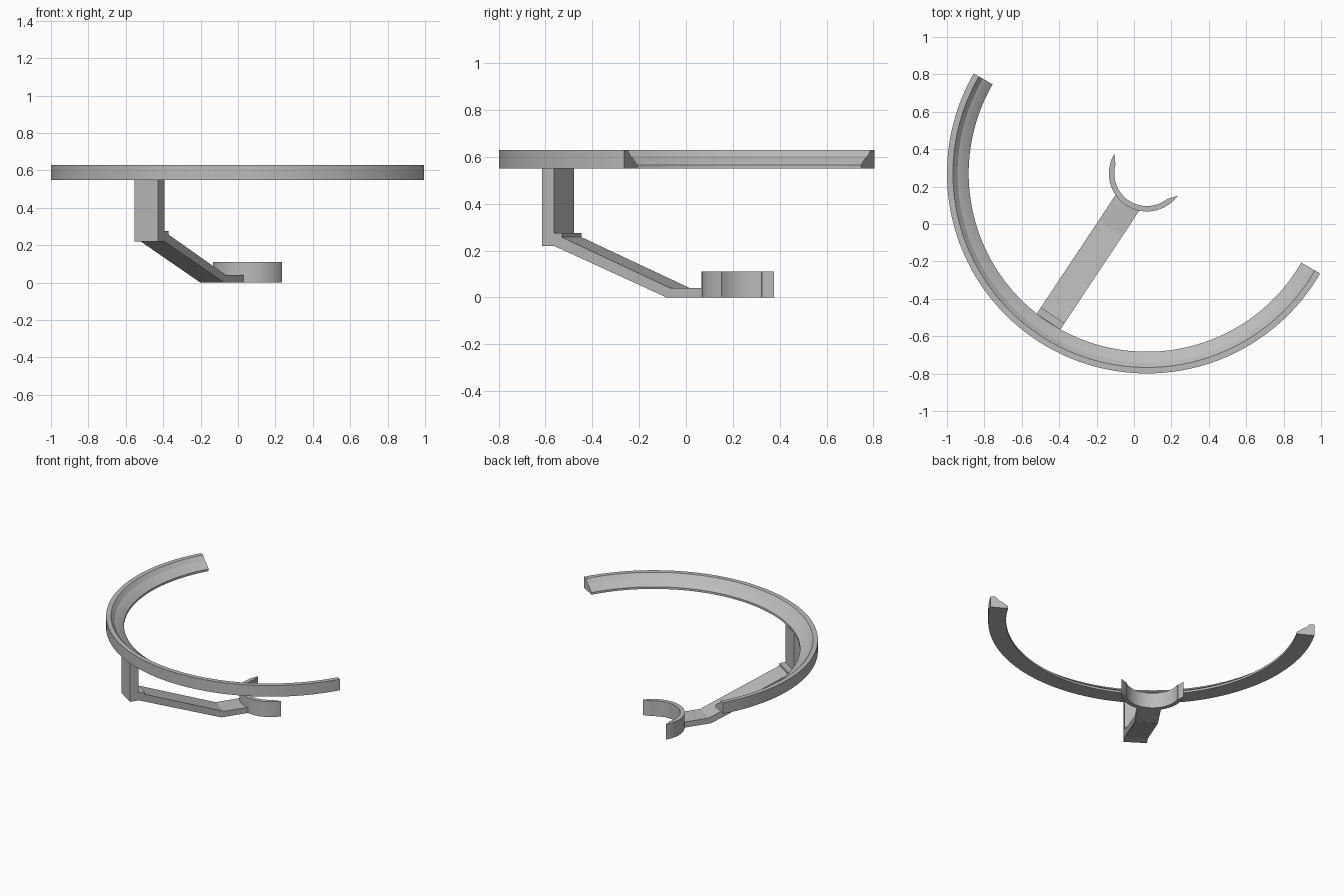
import bpy, bmesh
from math import cos, sin, radians
from mathutils import Vector

cube = bpy.data.objects.get("Cube")
if cube:
    bpy.data.objects.remove(cube)

CENTRE = Vector((0.069, 0.27, 0))   # shared axis of the rail and the clip
ARM_ANGLE = radians(236.4)          # direction of the arm, away from the axis

grey = bpy.data.materials.new("plain_grey")
grey.use_nodes = True
COLOUR = (0.5, 0.5, 0.5, 1)
grey.diffuse_color = COLOUR
grey.node_tree.nodes["Principled BSDF"].inputs["Base Color"].default_value = COLOUR


def polar(r, a, z=0.0):
    return CENTRE + Vector((r * cos(a), r * sin(a), z))


def loft(name, sections):
    """Skin a row of matching closed outlines and cap both ends."""
    bm = bmesh.new()
    rows = [[bm.verts.new(p) for p in s] for s in sections]
    n = len(rows[0])
    for a, b in zip(rows, rows[1:]):
        for i in range(n):
            j = (i + 1) % n
            bm.faces.new((a[i], a[j], b[j], b[i]))
    bm.faces.new(rows[0])
    bm.faces.new(rows[-1])
    bmesh.ops.recalc_face_normals(bm, faces=bm.faces)
    mesh = bpy.data.meshes.new(name)
    bm.to_mesh(mesh)
    bm.free()
    obj = bpy.data.objects.new(name, mesh)
    mesh.materials.append(grey)
    bpy.context.collection.objects.link(obj)
    bpy.ops.object.select_all(action='DESELECT')
    obj.select_set(True)
    bpy.context.view_layer.objects.active = obj
    bpy.ops.object.shade_smooth_by_angle(angle=radians(20))
    return obj


def steps(a, b, n):
    return [radians(a + (b - a) * i / n) for i in range(n + 1)]


def arm_part(name, profile, width=0.152):
    """Extrude a (distance, height) profile sideways across the arm."""
    side = Vector((-sin(ARM_ANGLE), cos(ARM_ANGLE), 0)) * width / 2
    return loft(name, [[polar(u, ARM_ANGLE, z) + side * s for u, z in profile]
                       for s in (-1, 1)])


# Half-circle rail with a stepped inner slope
rail = [(1.069, 0.55), (1.069, 0.63), (1.037, 0.63), (1.012, 0.603),
        (0.993, 0.595), (0.953, 0.565), (0.953, 0.55)]
loft("curved_rail", [[polar(r, a, z) for r, z in rail] for a in steps(150, 330, 96)])

# Open clip whose ends taper to inner tips
outline = [(0.203, a) for a in steps(-88, 88, 48)]
outline += [(0.174, a) for a in steps(74, -74, 48)]
outline[49:49] = [(0.178, radians(74))]
outline += [(0.178, radians(-74))]
loft("round_clip", [[polar(r, ARM_ANGLE + a, z) for r, a in outline]
                    for z in (0, 0.11)])

# Sloping arm with its flat foot, the upright post and the small ledge
arm_part("sloping_arm", [(0.18, 0), (0.373, 0), (0.95, 0.22), (0.95, 0.275),
                         (0.91, 0.275), (0.91, 0.257), (0.355, 0.04), (0.18, 0.04)])
arm_part("upright_post", [(0.95, 0.22), (1.012, 0.22), (1.012, 0.552), (0.95, 0.552)])
